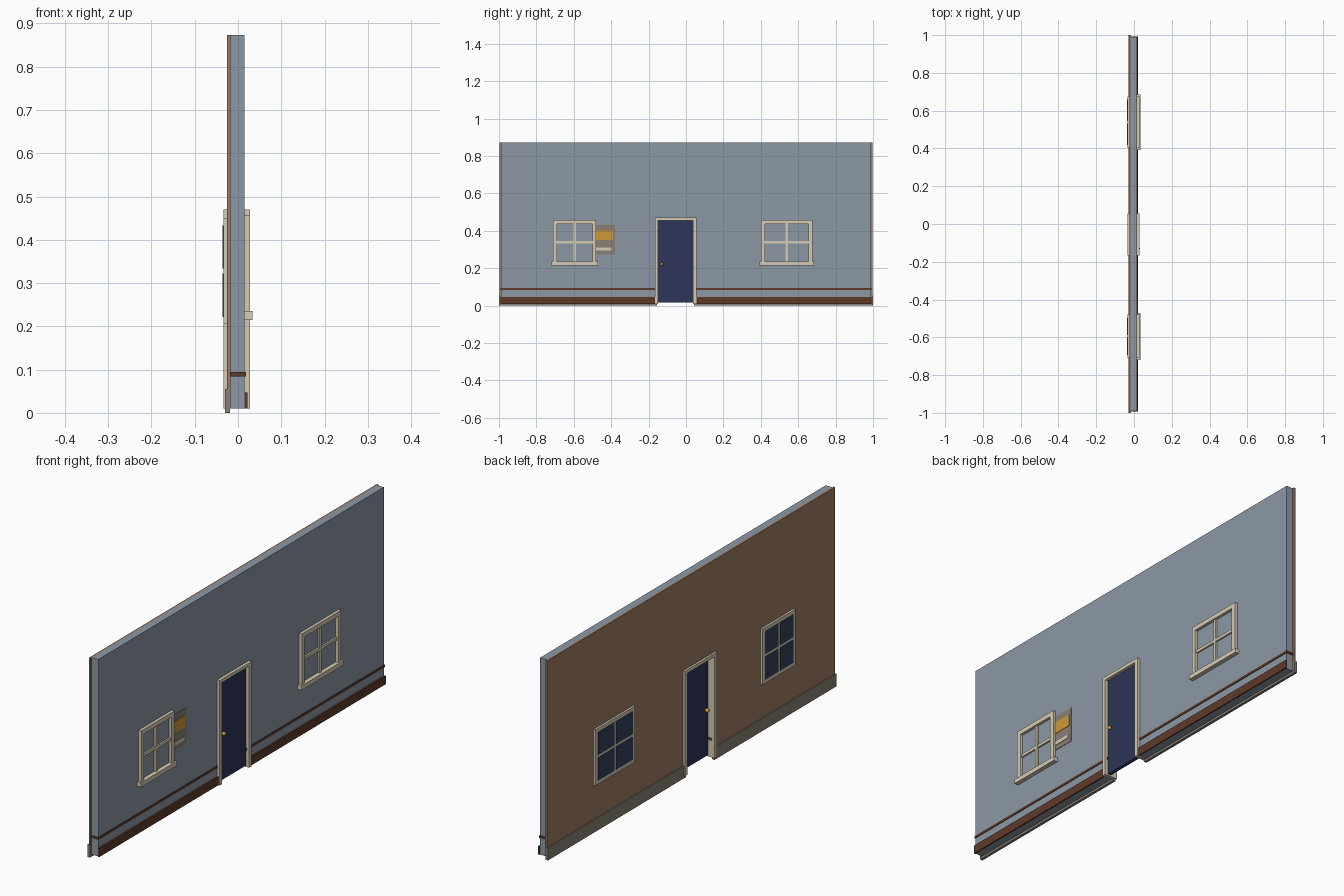
import bpy, bmesh
from mathutils import Matrix, Vector

if "Cube" in bpy.data.objects:
    bpy.data.objects.remove(bpy.data.objects["Cube"])


def material(name, hex_code):
    def lin(v):
        v /= 255
        return v / 12.92 if v <= 0.04045 else ((v + 0.055) / 1.055) ** 2.4
    m = bpy.data.materials.new(name)
    m.diffuse_color = [lin(int(hex_code[i:i + 2], 16)) for i in (0, 2, 4)] + [1]
    m.use_nodes = True
    m.node_tree.nodes["Principled BSDF"].inputs["Base Color"].default_value = m.diffuse_color
    return m


BLUE = material("blue grey plaster", "8C99A6")
BROWN = material("brown siding", "A07C64")
STONE = material("taupe stone", "8A8074")
CREAM = material("cream trim", "D6CBB4")
WOOD = material("dark wood", "5E3A2A")
NAVY = material("navy door", "2D3558")
GLASS = material("dark glass", "35425A")
GOLD = material("gold", "CC9A3A")


def finish(name, bm, mat):
    bmesh.ops.recalc_face_normals(bm, faces=bm.faces[:])
    me = bpy.data.meshes.new(name)
    bm.to_mesh(me)
    bm.free()
    me.materials.append(mat)
    ob = bpy.data.objects.new(name, me)
    bpy.context.collection.objects.link(ob)
    return ob


def boxes(name, mat, *ranges):
    """One object from boxes given as (x0, x1, y0, y1, z0, z1)."""
    bm = bmesh.new()
    for x0, x1, y0, y1, z0, z1 in ranges:
        mtx = Matrix.Translation(((x0 + x1) / 2, (y0 + y1) / 2, (z0 + z1) / 2))
        mtx = mtx @ Matrix.Diagonal((x1 - x0, y1 - y0, z1 - z0, 1))
        bmesh.ops.create_cube(bm, size=1, matrix=mtx)
    return finish(name, bm, mat)


def portal(name, mat, x0, x1, y0, y1, z0, z1, d0, d1, dz):
    """Slab with a doorway notch (d0..d1 wide, dz high), extruded along x."""
    pts = [(y0, z0), (d0, z0), (d0, dz), (d1, dz), (d1, z0), (y1, z0), (y1, z1), (y0, z1)]
    bm = bmesh.new()
    face = bm.faces.new([bm.verts.new((x0, y, z)) for y, z in pts])
    ext = bmesh.ops.extrude_face_region(bm, geom=[face])
    verts = [v for v in ext["geom"] if isinstance(v, bmesh.types.BMVert)]
    bmesh.ops.translate(bm, verts=verts, vec=(x1 - x0, 0, 0))
    return finish(name, bm, mat)


# wall layers and door casing
portal("inner_wall", BLUE, -0.017, 0.015, -0.989, 0.989, 0.01, 0.873, -0.16, 0.047, 0.462)
portal("outer_siding", BROWN, -0.025, -0.017, -0.997, 0.997, 0.01, 0.873, -0.16, 0.047, 0.462)
portal("door_casing", CREAM, -0.034, 0.028, -0.167, 0.055, 0.01, 0.47, -0.15, 0.037, 0.455)

# skirting, rail and plinth on both sides of the doorway
boxes("plinth", STONE, (-0.030, -0.018, -1, -0.155, 0, 0.055),
      (-0.030, -0.018, 0.043, 1, 0, 0.055))
boxes("baseboard", WOOD, (0.015, 0.022, -0.992, -0.155, 0.01, 0.047),
      (0.015, 0.022, 0.043, 0.992, 0.01, 0.047))
boxes("wall_rail", WOOD, (-0.018, 0.018, -0.993, -0.147, 0.084, 0.094),
      (-0.018, 0.018, 0.034, 0.993, 0.084, 0.094))

# door leaf and knobs
boxes("door", NAVY, (-0.002, 0.013, -0.15, 0.037, 0.016, 0.455))
bm = bmesh.new()
for x in (-0.012, 0.022):
    bmesh.ops.create_uvsphere(bm, u_segments=16, v_segments=10, radius=0.009,
                              matrix=Matrix.Translation((x, -0.13, 0.222)))
bmesh.ops.create_cone(bm, cap_ends=True, segments=12, radius1=0.004, radius2=0.004, depth=0.034,
                      matrix=Matrix.Translation((0.005, -0.13, 0.222))
                      @ Matrix.Rotation(1.570796, 4, "Y"))
knobs = finish("door_knobs", bm, GOLD)
for p in knobs.data.polygons:
    p.use_smooth = len(p.vertices) <= 4


# windows: inner trim with sill, outer frame with four panes
def window(name, y0, y1):
    z0, z1, t, m = 0.23, 0.457, 0.02, 0.0065
    yc, zc = (y0 + y1) / 2, 0.338
    boxes(name + "_inner_trim", CREAM,
          (0.014, 0.028, y0, y0 + t, z0, z1), (0.014, 0.028, y1 - t, y1, z0, z1),
          (0.014, 0.028, y0 + t, y1 - t, z1 - t, z1),
          (0.014, 0.023, yc - m, yc + m, z0, z1 - t),
          (0.014, 0.0225, y0 + t, y1 - t, zc - m, zc + m))
    boxes(name + "_sill", CREAM, (0.014, 0.034, y0 - 0.01, y1 + 0.01, 0.215, 0.235))
    boxes(name + "_outer_frame", CREAM, (-0.034, -0.024, y0, y1, 0.205, 0.45))
    boxes(name + "_panes", GLASS,
          *[(-0.036, -0.033, a, b, c, d)
            for a, b in ((y0 + 0.017, yc - m), (yc + m, y1 - 0.017))
            for c, d in ((0.222, 0.322), (0.334, 0.433))])


window("left_window", -0.71, -0.48)
window("right_window", 0.402, 0.675)

# notice plate beside the left window
boxes("notice_plate", STONE, (0.014, 0.017, -0.497, -0.38, 0.273, 0.43))
boxes("notice_gold_panel", GOLD, (0.016, 0.019, -0.487, -0.39, 0.35, 0.402))
boxes("notice_strip", CREAM, (0.016, 0.019, -0.48, -0.398, 0.295, 0.311))
